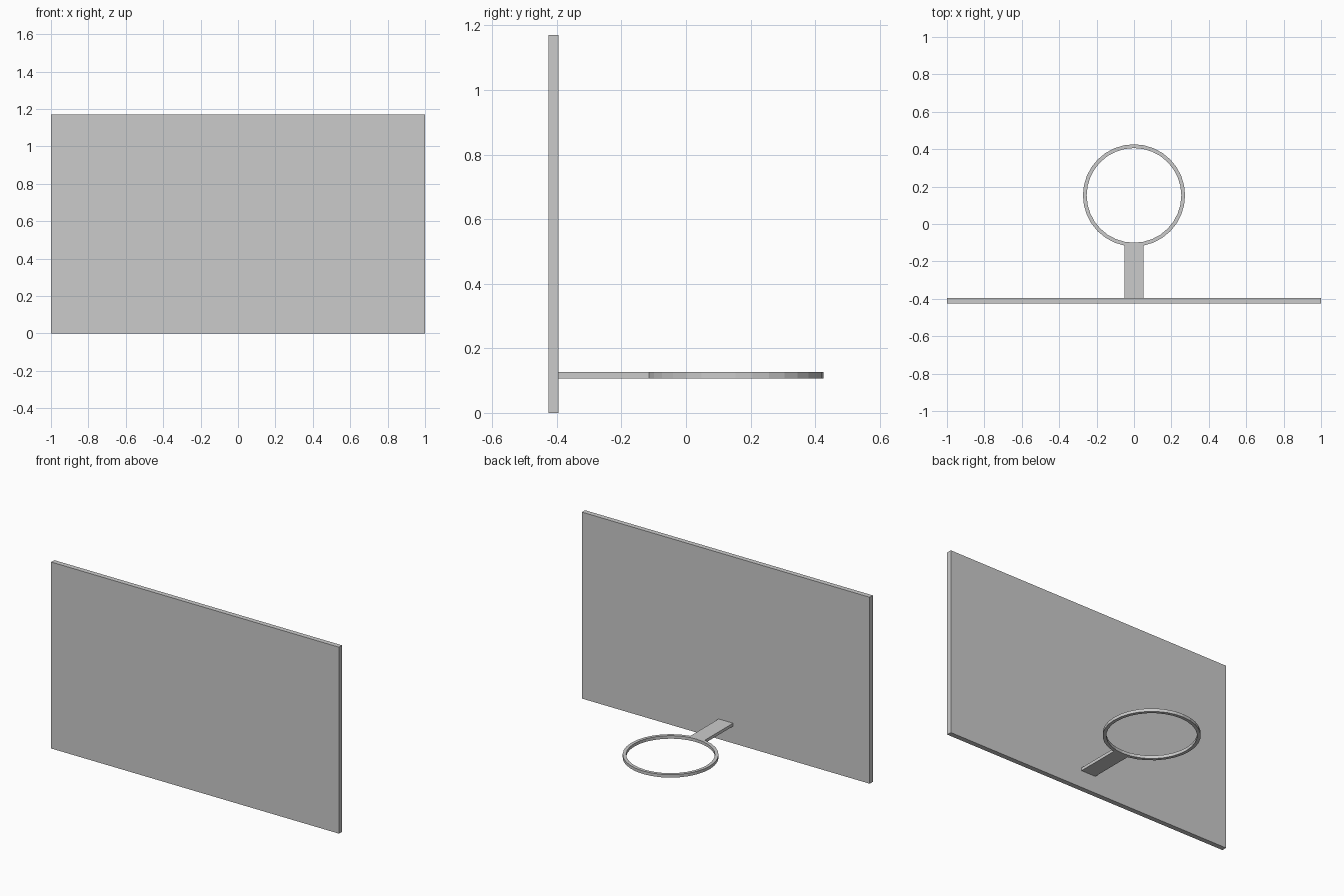
import bpy, bmesh
from math import cos, sin, tau

if "Cube" in bpy.data.objects:
    bpy.data.objects.remove(bpy.data.objects["Cube"])


def finish(name, bm):
    bmesh.ops.recalc_face_normals(bm, faces=bm.faces)
    mesh = bpy.data.meshes.new(name)
    bm.to_mesh(mesh)
    bm.free()
    obj = bpy.data.objects.new(name, mesh)
    bpy.context.collection.objects.link(obj)
    return obj


def box(name, low, high):
    bm = bmesh.new()
    bmesh.ops.create_cube(bm, size=1)
    for v in bm.verts:
        v.co = [(a + b) / 2 + c * (b - a) for a, b, c in zip(low, high, v.co)]
    return finish(name, bm)


def ring(name, y, outer, inner, z0, z1, sides):
    # Rectangular section swept round a vertical axis
    bm = bmesh.new()
    section = [(outer, z0), (outer, z1), (inner, z1), (inner, z0)]
    loops = [[bm.verts.new((r * cos(tau * i / sides), y + r * sin(tau * i / sides), z))
              for r, z in section] for i in range(sides)]
    for i in range(sides):
        a, b = loops[i], loops[(i + 1) % sides]
        for j in range(4):
            k = (j + 1) % 4
            bm.faces.new((a[j], b[j], b[k], a[k]))
    return finish(name, bm)


Z0, Z1 = 0.107, 0.126

# Upright board
box("backboard", (-1, -0.426, 0), (1, -0.395, 1.171))
# Flat arm joining the board to the hoop
box("hoop_bracket", (-0.05, -0.395, Z0), (0.05, -0.108, Z1))
# Hoop
ring("hoop", 0.153, 0.273, 0.253, Z0, Z1, 32)
